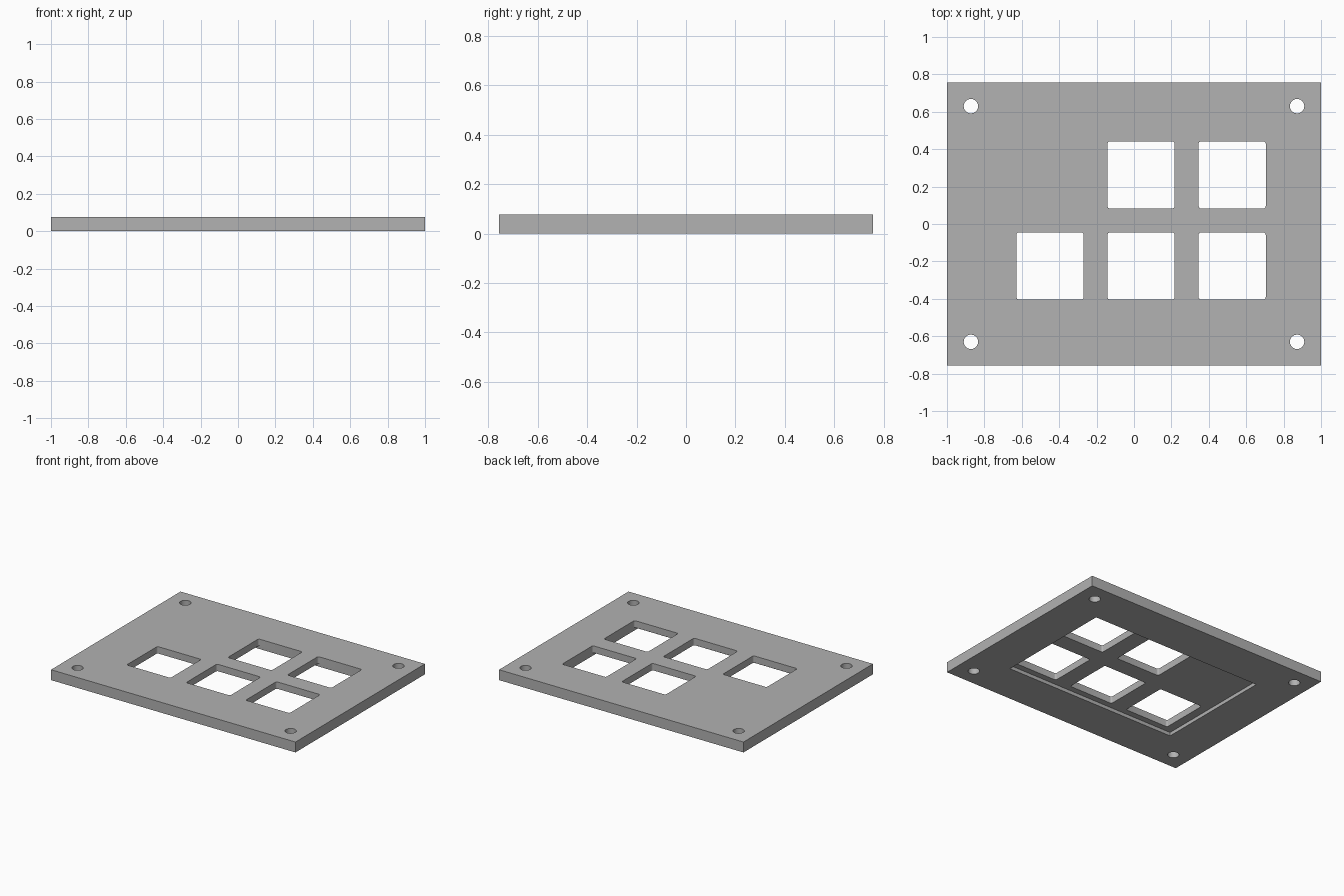
import bpy, math

cube = bpy.data.objects.get("Cube")
if cube:
    bpy.data.objects.remove(cube, do_unlink=True)

WIDTH, DEPTH, THICK = 2.0, 1.513, 0.077
RECESS = 0.026
KEY, PITCH = 0.359, 0.487

# Single grey material
grey = bpy.data.materials.new("light grey")
grey.use_nodes = True
colour = (0.445, 0.445, 0.445, 1)
grey.diffuse_color = colour
grey.node_tree.nodes["Principled BSDF"].inputs["Base Color"].default_value = colour


def box(name, x, y, z, sx, sy, sz):
    bpy.ops.mesh.primitive_cube_add(size=1, location=(x, y, z))
    ob = bpy.context.object
    ob.name = name
    ob.scale = (sx, sy, sz)
    bpy.ops.object.transform_apply(location=False, rotation=False, scale=True)
    return ob


def apply_modifier(ob, mod):
    bpy.context.view_layer.objects.active = ob
    bpy.ops.object.modifier_apply(modifier=mod.name)


def cut(target, cutter):
    mod = target.modifiers.new("cut", "BOOLEAN")
    mod.operation = "DIFFERENCE"
    mod.solver = "EXACT"
    mod.object = cutter
    apply_modifier(target, mod)
    bpy.data.objects.remove(cutter, do_unlink=True)


def round_upright_edges(ob, radius):
    weights = ob.data.attributes.new("bevel_weight_edge", "FLOAT", "EDGE")
    for e in ob.data.edges:
        a, b = (ob.data.vertices[i].co for i in e.vertices)
        weights.data[e.index].value = float(abs(a.z - b.z) > 0.01)
    mod = ob.modifiers.new("round", "BEVEL")
    mod.limit_method = "WEIGHT"
    mod.width = radius
    mod.segments = 4
    apply_modifier(ob, mod)


# Plate with a shallow pocket underneath
plate = box("switch_plate", 0, 0, THICK / 2, WIDTH, DEPTH, THICK)
plate.data.materials.append(grey)
cut(plate, box("pocket_cutter", 0.008, 0, 0, 1.4, 0.898, RECESS * 2))

# Square key openings: three in the front row, two in the back row
for col, row in [(0, 0), (1, 0), (2, 0), (1, 1), (2, 1)]:
    opening = box("opening_cutter", 0.038 + (col - 1) * PITCH,
                  0.019 + (row - 0.5) * PITCH, THICK / 2, KEY, KEY, THICK * 3)
    round_upright_edges(opening, 0.013)
    cut(plate, opening)

# Screw holes in the corners
for sx in (-1, 1):
    for sy in (-1, 1):
        bpy.ops.mesh.primitive_cylinder_add(
            vertices=32, radius=0.0385, depth=THICK * 3,
            location=(sx * 0.872, sy * 0.63, THICK / 2))
        cut(plate, bpy.context.object)

# All faces share the one material
plate.data.materials.clear()
plate.data.materials.append(grey)
for face in plate.data.polygons:
    face.material_index = 0

bpy.ops.object.select_all(action="DESELECT")
plate.select_set(True)
bpy.context.view_layer.objects.active = plate
bpy.ops.object.shade_smooth_by_angle(angle=math.radians(30))
